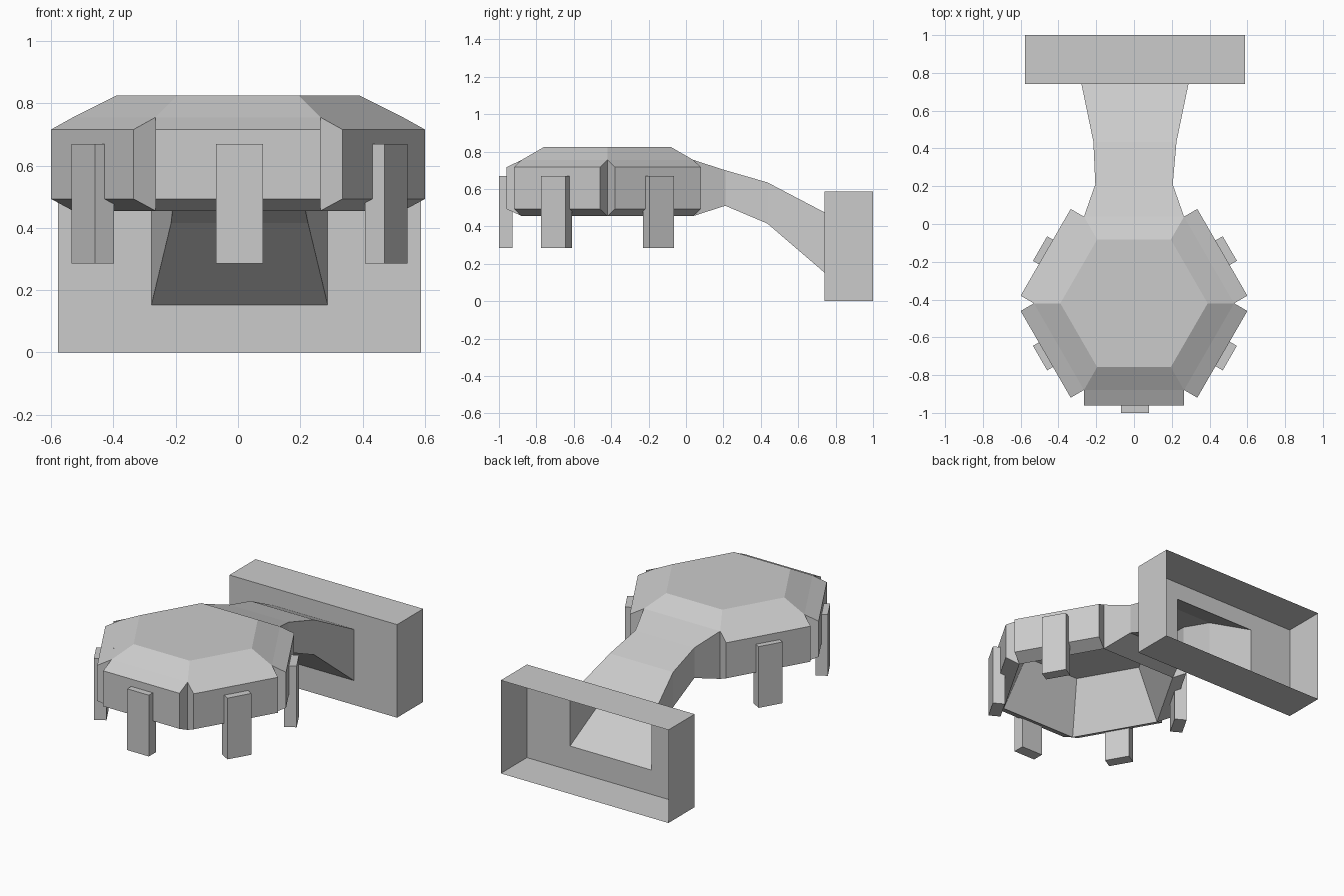
import bpy, bmesh
from math import pi, radians, cos, sin
from mathutils import Matrix, Vector

if "Cube" in bpy.data.objects:
    bpy.data.objects.remove(bpy.data.objects["Cube"], do_unlink=True)

grey = bpy.data.materials.new("plain_grey")
grey.use_nodes = True
grey.diffuse_color = (0.6, 0.6, 0.6, 1)
grey.node_tree.nodes["Principled BSDF"].inputs["Base Color"].default_value = (0.6, 0.6, 0.6, 1)

HEAD_Y = -0.42      # centre of the hexagonal head
OFFSET = 0.005      # slight sideways shift of legs, neck and frame


def loft(name, rings, cap_start=True, cap_end=True, matrix=Matrix()):
    """Skin a list of equal-length point rings with flat faces."""
    bm = bmesh.new()
    loops = [[bm.verts.new(matrix @ Vector(p)) for p in ring] for ring in rings]
    for a, b in zip(loops, loops[1:]):
        for i in range(len(a)):
            j = (i + 1) % len(a)
            bm.faces.new((a[i], a[j], b[j], b[i]))
    if cap_start:
        bm.faces.new(loops[0])
    if cap_end:
        bm.faces.new(loops[-1])
    bmesh.ops.recalc_face_normals(bm, faces=bm.faces)
    mesh = bpy.data.meshes.new(name)
    bm.to_mesh(mesh)
    bm.free()
    mesh.materials.append(grey)
    obj = bpy.data.objects.new(name, mesh)
    bpy.context.collection.objects.link(obj)
    return obj


def hexagon(radius, z):
    return [(radius * cos(k * pi / 3), HEAD_Y + radius * sin(k * pi / 3), z) for k in range(6)]


def rect(half_width, y, low, high, x=0.0):
    """Upright rectangle facing along y."""
    return [(x - half_width, y, low), (x + half_width, y, low),
            (x + half_width, y, high), (x - half_width, y, high)]


def around_head(k, x=0.0):
    return Matrix.Translation((x, HEAD_Y, 0)) @ Matrix.Rotation(radians(60 * k), 4, "Z")


# Hexagonal head with a tapered recess underneath
loft("head", [hexagon(0.39, 0.775), hexagon(0.53, 0.455),
              hexagon(0.53, 0.755), hexagon(0.39, 0.825)])

# Outer panels and legs on every side except the back, where the neck joins
for k in (0, 1, 2, 4, 5):
    loft(f"side_panel_{k}", [rect(0.265, -0.459, 0.455, 0.755), rect(0.265, -0.54, 0.493, 0.716)],
         cap_start=False, matrix=around_head(k))
    loft(f"leg_{k}", [rect(0.075, -0.508, 0.285, 0.67), rect(0.075, -0.58, 0.285, 0.67)],
         matrix=around_head(k, OFFSET))

# Hollow bent neck
neck_end = rect(0.283, 0.74, 0.153, 0.475, OFFSET)
loft("neck", [rect(0.265, 0.039, 0.455, 0.755), rect(0.205, 0.21, 0.51, 0.70),
              rect(0.22, 0.435, 0.415, 0.635, OFFSET), neck_end],
     cap_start=False, cap_end=False)

# Thin open-backed frame with an opening into the neck
loft("rear_frame", [neck_end, rect(0.583, 0.74, 0, 0.585, OFFSET),
                    rect(0.583, 1.0, 0, 0.585, OFFSET)],
     cap_start=False, cap_end=False)
